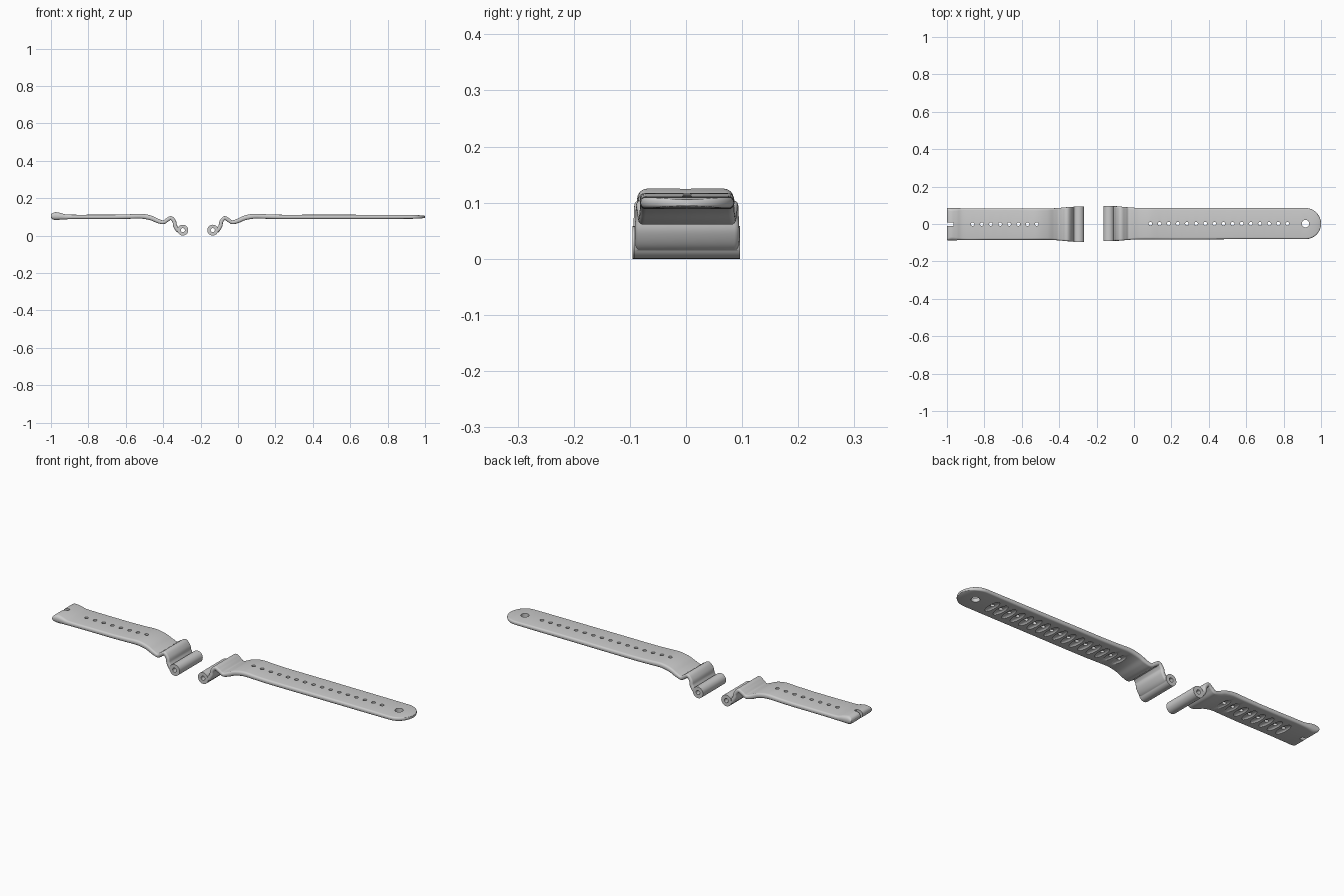
import bpy, bmesh, math
from mathutils import Matrix, Vector

if "Cube" in bpy.data.objects:
    bpy.data.objects.remove(bpy.data.objects["Cube"])

PIVOT = -0.43          # x -> PIVOT - x mirrors the lug of one strap to the other
PIN = (-0.135, 0.029)  # barrel centre (x, z)

# Lug centre line shared by both halves: x, z, thickness, half width
LUG = [(-0.128, 0.018, 0.022, 0.093), (-0.108, 0.030, 0.022, 0.093), (-0.094, 0.052, 0.021, 0.093),
       (-0.089, 0.075, 0.020, 0.092), (-0.072, 0.094, 0.020, 0.091), (-0.052, 0.084, 0.020, 0.089),
       (-0.030, 0.071, 0.020, 0.087), (0.000, 0.079, 0.023, 0.085), (0.035, 0.094, 0.025, 0.084),
       (0.085, 0.1035, 0.026, 0.084), (0.15, 0.102, 0.024, 0.084)]


def spline(pts, n=6):
    pts = [Vector(p) for p in pts]
    p = [pts[0] * 2 - pts[1]] + pts + [pts[-1] * 2 - pts[-2]]
    out = []
    for a, b, c, d in zip(p, p[1:], p[2:], p[3:]):
        for i in range(n):
            t = i / n
            out.append(0.5 * (2 * b + (c - a) * t + (2 * a - 5 * b + 4 * c - d) * t * t
                              + (3 * b - a - 3 * c + d) * t ** 3))
    return out + [pts[-1]]


def section(t, w, seg=4):
    """Rounded rectangle, (y, normal offset) pairs."""
    r = min(t * 0.42, w * 0.8)
    ring = []
    for k, (sy, sn) in enumerate([(1, 1), (-1, 1), (-1, -1), (1, -1)]):
        for i in range(seg + 1):
            a = math.pi / 2 * (k + i / seg)
            ring.append((sy * (w - r) + r * math.cos(a), sn * (t / 2 - r) + r * math.sin(a)))
    return ring


def finish(name, bm):
    bmesh.ops.recalc_face_normals(bm, faces=bm.faces)
    me = bpy.data.meshes.new(name)
    bm.to_mesh(me)
    bm.free()
    ob = bpy.data.objects.new(name, me)
    bpy.context.collection.objects.link(ob)
    return ob


def loft(name, stations, y0):
    bm = bmesh.new()
    rings = []
    for i, (x, z, t, w) in enumerate(stations):
        a, b = stations[max(i - 1, 0)], stations[min(i + 1, len(stations) - 1)]
        d = Vector((b[0] - a[0], b[1] - a[1])).normalized()
        rings.append([bm.verts.new((x - d.y * n, y + y0, z + d.x * n)) for y, n in section(t, w)])
    for a, b in zip(rings, rings[1:]):
        for i in range(len(a)):
            j = (i + 1) % len(a)
            bm.faces.new((a[i], a[j], b[j], b[i]))
    bm.faces.new(rings[0])
    bm.faces.new(rings[-1])
    return finish(name, bm)


def cyl(bm, loc, r, depth, along_y=False, seg=24):
    m = Matrix.Translation(loc)
    if along_y:
        m = m @ Matrix.Rotation(math.pi / 2, 4, 'X')
    bmesh.ops.create_cone(bm, cap_ends=True, segments=seg, radius1=r, radius2=r, depth=depth, matrix=m)


def boolean(ob, tool, op):
    mod = ob.modifiers.new(op, 'BOOLEAN')
    mod.object, mod.operation, mod.solver = tool, op, 'EXACT'
    bpy.context.view_layer.objects.active = ob
    bpy.ops.object.modifier_apply(modifier=mod.name)
    bpy.data.objects.remove(tool)


def strap(name, stations, pin_x, holes, y0, extra):
    ob = loft(name, stations, y0)
    # barrel for the spring pin
    bm = bmesh.new()
    cyl(bm, (pin_x, y0, PIN[1]), 0.029, 0.188, True, 32)
    boolean(ob, finish("barrel", bm), 'UNION')
    # scooped ribs on the underside
    bm = bmesh.new()
    for x in holes:
        bmesh.ops.create_uvsphere(bm, u_segments=20, v_segments=12, radius=1,
            matrix=Matrix.Translation((x, y0, 0.087)) @ Matrix.Diagonal((0.018, 0.05, 0.010, 1)))
    boolean(ob, finish("scoops", bm), 'DIFFERENCE')
    # pin bore, adjustment holes and end cut-out
    bm = bmesh.new()
    cyl(bm, (pin_x, y0, PIN[1]), 0.011, 0.3, True)
    for x in holes:
        cyl(bm, (x, y0, 0.1), 0.0095, 0.1)
    extra(bm, y0)
    boolean(ob, finish("holes", bm), 'DIFFERENCE')
    bpy.ops.object.select_all(action='DESELECT')
    ob.select_set(True)
    bpy.context.view_layer.objects.active = ob
    bpy.ops.object.shade_smooth_by_angle(angle=math.radians(35))


# Long strap with a rounded, thinner tip
R = 0.083
long_st = spline(LUG + [(0.23, 0.1, 0.023, 0.084), (0.38, 0.1, 0.023, 0.084),
                        (0.6, 0.1, 0.023, 0.083), (0.78, 0.1, 0.022, R), (1 - R, 0.1, 0.020, R)])
for i in range(1, 17):
    a = math.pi / 2 * i / 16
    long_st.append((1 - R + R * math.sin(a), 0.1, 0.020 - 0.009 * math.sin(a) ** 3,
                    max(R * math.cos(a), 0.003)))
strap("long_strap", long_st, PIN[0], [0.088 + 0.0488 * i for i in range(16)], 0.002,
      lambda bm, y: cyl(bm, (0.917, y, 0.1), 0.02, 0.1, False, 32))

# Short strap: mirrored lug, thickened buckle end with a tongue slot
short_st = [(PIVOT - p[0], p[1], p[2], p[3]) for p in spline(LUG)]
short_st += spline([(-0.66, 0.1, 0.023, 0.084), (-0.78, 0.1, 0.023, 0.084), (-0.87, 0.1, 0.023, 0.085),
                    (-0.92, 0.1, 0.026, 0.085), (-0.95, 0.103, 0.036, 0.086), (-0.974, 0.104, 0.042, 0.086),
                    (-0.988, 0.104, 0.036, 0.086), (-0.996, 0.104, 0.026, 0.086), (-1.0, 0.104, 0.012, 0.085)])
strap("short_strap", short_st, PIVOT - PIN[0], [-0.863 + 0.049 * i for i in range(8)], -0.001,
      lambda bm, y: bmesh.ops.create_cube(bm, size=1,
          matrix=Matrix.Translation((-0.985, y, 0.1)) @ Matrix.Diagonal((0.042, 0.019, 0.1, 1))))
